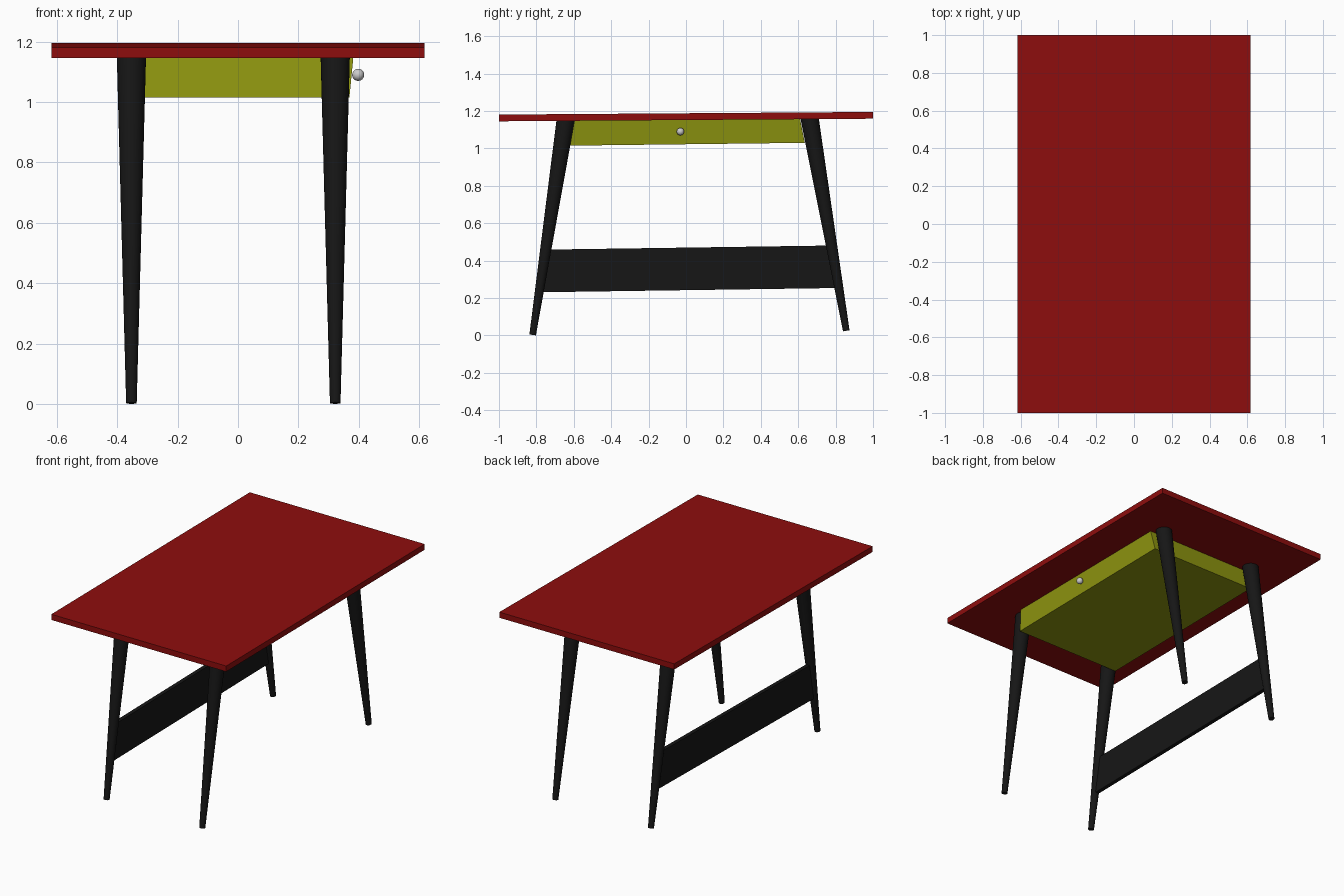
import bpy
from mathutils import Vector

if "Cube" in bpy.data.objects:
    bpy.data.objects.remove(bpy.data.objects["Cube"])


def material(name, rgb):
    m = bpy.data.materials.new(name)
    m.diffuse_color = (*rgb, 1)
    m.use_nodes = True
    m.node_tree.nodes["Principled BSDF"].inputs["Base Color"].default_value = m.diffuse_color
    return m


RED = material("red", (0.27, 0.004, 0.004))
OLIVE = material("olive", (0.27, 0.30, 0.005))
BLACK = material("black", (0.008, 0.008, 0.008))


def prism(name, profile, x0, x1, mat):
    """Extrude a (y, z) side profile from x0 to x1; x1 is a value or a list per point."""
    n = len(profile)
    ends = x1 if isinstance(x1, list) else [x1] * n
    verts = [(x0, y, z) for y, z in profile]
    verts += [(x, y, z) for x, (y, z) in zip(ends, profile)]
    faces = [tuple(reversed(range(n))), tuple(range(n, 2 * n))]
    faces += [(i, (i + 1) % n, (i + 1) % n + n, i + n) for i in range(n)]
    mesh = bpy.data.meshes.new(name)
    mesh.from_pydata(verts, [], faces)
    ob = bpy.data.objects.new(name, mesh)
    bpy.context.collection.objects.link(ob)
    mesh.materials.append(mat)
    return ob


def leg(name, foot, head):
    """Round leg, thin at the foot and thick at the head."""
    foot, head = Vector(foot), Vector(head)
    axis = head - foot
    bpy.ops.mesh.primitive_cone_add(vertices=32, radius1=0.0175, radius2=0.0485,
                                    depth=axis.length, location=(foot + head) / 2,
                                    rotation=axis.to_track_quat('Z', 'Y').to_euler())
    ob = bpy.context.object
    ob.name = name
    ob.data.materials.append(BLACK)
    bpy.ops.object.shade_smooth_by_angle()


# Table top, leaning very slightly to the front
prism("table_top", [(-1, 1.145), (1, 1.159), (1, 1.195), (-1, 1.181)], -0.617, 0.617, RED)

# Drawer with slanted ends and a slightly slanted front
prism("drawer", [(-0.62, 1.015), (0.635, 1.03), (0.61, 1.157), (-0.597, 1.148)],
      -0.375, [0.369, 0.369, 0.382, 0.382], OLIVE)

# Drawer knob
bpy.ops.mesh.primitive_uv_sphere_add(segments=24, ring_count=12, radius=0.02,
                                     location=(0.398, -0.03, 1.09))
bpy.context.object.name = "drawer_knob"
bpy.ops.object.shade_smooth_by_angle()

# Four splayed legs
for side, x in (("left", -0.353), ("right", 0.322)):
    leg("front_leg_" + side, (x, -0.82, 0.003), (x, -0.643, 1.155))
    leg("back_leg_" + side, (x, 0.857, 0.025), (x, 0.66, 1.167))

# Board joining the two left legs
prism("stretcher", [(-0.785, 0.231), (0.82, 0.254), (0.782, 0.481), (-0.75, 0.459)],
      -0.366, -0.341, BLACK)
